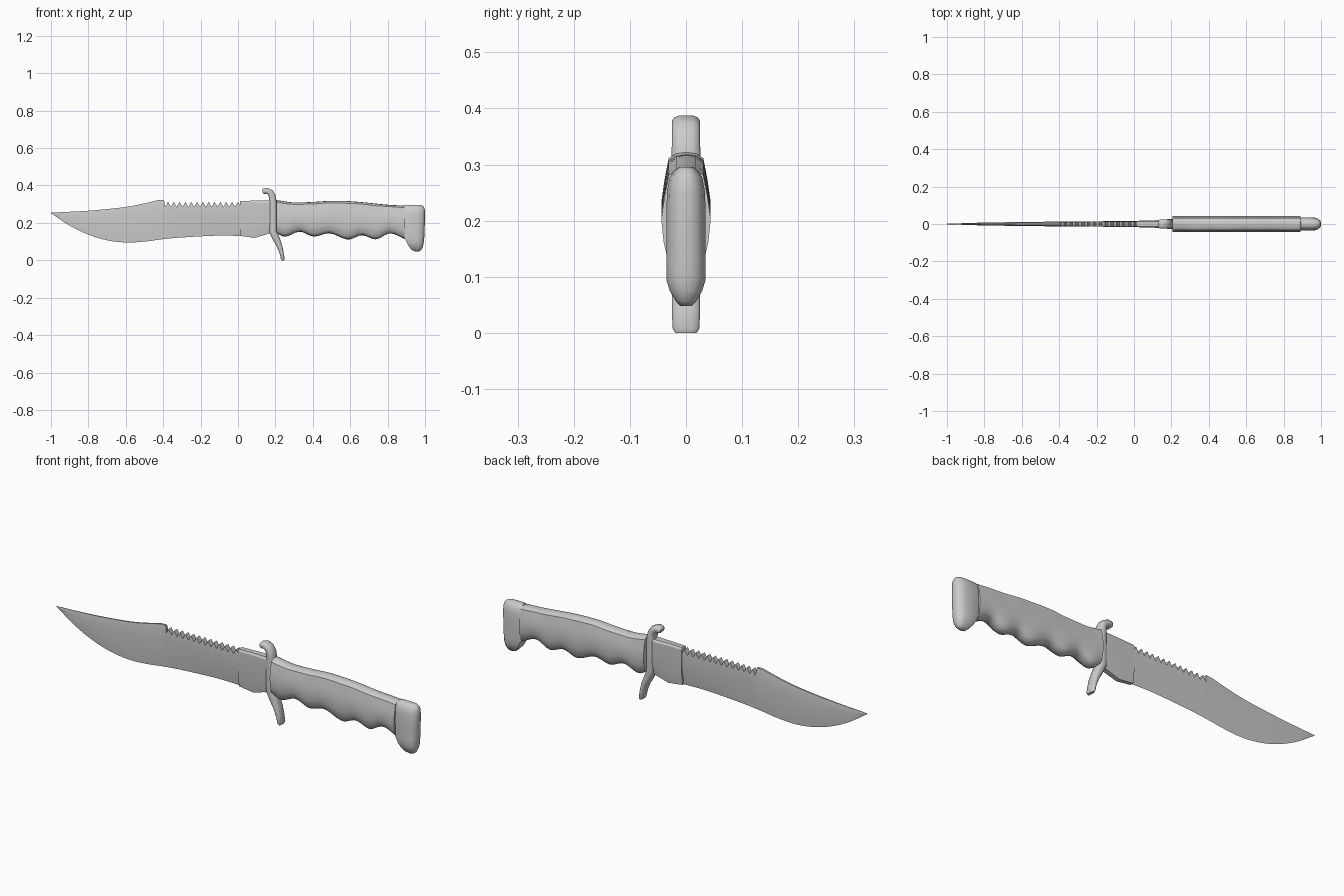
import bpy, bmesh, math
from mathutils import Vector

if "Cube" in bpy.data.objects:
    bpy.data.objects.remove(bpy.data.objects["Cube"])


def loft(name, rings, angle=35):
    """Skin a list of closed rings and cap both ends."""
    bm = bmesh.new()
    rows = [[bm.verts.new(p) for p in r] for r in rings]
    n = len(rings[0])
    for a, b in zip(rows, rows[1:]):
        for i in range(n):
            j = (i + 1) % n
            bm.faces.new((a[i], a[j], b[j], b[i]))
    bm.faces.new(rows[0])
    bm.faces.new(rows[-1])
    bmesh.ops.remove_doubles(bm, verts=bm.verts, dist=0.0003)
    bmesh.ops.recalc_face_normals(bm, faces=bm.faces)
    me = bpy.data.meshes.new(name)
    bm.to_mesh(me)
    bm.free()
    ob = bpy.data.objects.new(name, me)
    bpy.context.collection.objects.link(ob)
    bpy.ops.object.select_all(action='DESELECT')
    ob.select_set(True)
    bpy.context.view_layer.objects.active = ob
    bpy.ops.object.shade_smooth_by_angle(angle=math.radians(angle))
    return ob


def at(pts, x, smooth=True):
    """Height of the curve through pts at x."""
    m = len(pts)

    def slope(i):
        a, b = pts[max(i - 1, 0)], pts[min(i + 1, m - 1)]
        return (b[1] - a[1]) / (b[0] - a[0])
    for i in range(m - 1):
        (x0, z0), (x1, z1) = pts[i], pts[i + 1]
        if x <= x1 or i == m - 2:
            d = x1 - x0
            t = min(max((x - x0) / d, 0), 1)
            if not smooth:
                return z0 + (z1 - z0) * t
            return ((2*t**3 - 3*t*t + 1) * z0 + (t**3 - 2*t*t + t) * d * slope(i)
                    + (3*t*t - 2*t**3) * z1 + (t**3 - t*t) * d * slope(i + 1))


# Blade: edge, ridge and spine curves, with a sawtooth back near the guard
edge = [(-1, .252), (-.9, .185), (-.8, .137), (-.7, .107), (-.6, .095),
        (-.5, .1), (-.4, .113), (-.3, .122), (-.1, .132), (.015, .13)]
ridge = [(-1, .253), (-.85, .232), (-.68, .225), (-.55, .242), (-.4, .265), (-.2, .248), (.015, .228)]
spine = [(-1, .255), (-.8, .265), (-.6, .285), (-.5, .304), (-.42, .323), (-.395, .323)]
thick = [(-1, .0015), (-.8, .008), (-.4, .013), (.015, .016)]
START, TEETH = -.39, 13
pitch = (.015 - START) / TEETH
columns = [(-1 + .605 * i / 20, at(spine, -1 + .605 * i / 20), .4) for i in range(21)]
for i in range(2 * TEETH + 1):
    columns.append((START + pitch * i / 2, .313 if i % 2 else .285, .85))
rings = []
for x, top, k in columns:
    t = at(thick, x, False)
    r = at(ridge, x)
    rings.append([(x, 0, at(edge, x)), (x, t, r), (x, t * k, top), (x, -t * k, top), (x, -t, r)])
loft("blade", rings, 15)

# Ricasso: thicker block between blade and guard
rings = []
for x, bot, top, t in [(.012, .13, .317, .017), (.09, .12, .319, .019), (.15, .138, .319, .022), (.2, .15, .319, .022)]:
    half = [(t * .55, bot), (t, bot + .06), (t, top - .01), (t * .7, top)]
    rings.append([(x, y, z) for y, z in half] + [(x, -y, z) for y, z in reversed(half)])
loft("ricasso", rings, 20)

# Guard: chamfered section swept along an S-shaped path (x, z, half thickness, half width)
path = [(.131, .367, .010, .018), (.138, .369, .015, .023), (.155, .372, .016, .025),
        (.172, .363, .017, .025), (.183, .343, .018, .025), (.187, .31, .02, .026),
        (.187, .23, .021, .027), (.187, .155, .021, .027), (.203, .118, .019, .026),
        (.221, .08, .015, .025), (.233, .04, .011, .025), (.239, .008, .010, .024), (.2395, 0, .007, .019)]
section = [(1, .45), (.75, .85), (.35, 1), (-.35, 1), (-.75, .85), (-1, .45)]
section += [(a, -b) for a, b in reversed(section)]
rings = []
for i, (x, z, h, w) in enumerate(path):
    a, b = path[max(i - 1, 0)], path[min(i + 1, len(path) - 1)]
    d = Vector((b[0] - a[0], 0, b[1] - a[1])).normalized()
    if i >= len(path) - 2:
        d = Vector((0, 0, -1))
    nrm = Vector((-d.z, 0, d.x))
    rings.append([Vector((x, 0, z)) + nrm * (p * h) + Vector((0, q * w, 0)) for p, q in section])
loft("guard", rings, 45)

# Grip: finger grooves below, gentle swell above
top = [(.205, .322), (.3, .309), (.4, .312), (.5, .318), (.6, .316), (.7, .307), (.8, .297), (.89, .292)]
bottom = [(.205, .145), (.25, .126), (.33, .153), (.405, .127), (.49, .144), (.588, .111),
          (.663, .134), (.738, .112), (.813, .144), (.89, .114)]
half = [(0, 1), (.4, .97), (.7, .88), (.87, .45), (1, 0), (.91, -.45), (.74, -.82), (.42, -.97), (0, -1)]
outline = half + [(-y, z) for y, z in reversed(half[1:-1])]
rings = []
for i in range(41):
    x = .205 + .685 * i / 40
    hi, lo = at(top, x), at(bottom, x)
    rings.append([(x, y * .044, (hi + lo) / 2 + z * (hi - lo) / 2) for y, z in outline])
loft("grip", rings, 40)

# Pommel: rounded cap with a downward beak (z, x start, x end, half width)
levels = [(.048, .945, .97, .010), (.056, .928, .981, .018), (.075, .913, .989, .029),
          (.095, .902, .993, .035), (.125, .887, .996, .035), (.2, .882, .999, .035),
          (.25, .882, 1.0, .034), (.277, .884, .998, .029), (.29, .888, .99, .02), (.296, .893, .978, .012)]
half = [(0, .85), (.12, 1), (.65, 1), (.85, .85), (.96, .55), (1, .2)]
outline = half + [(u, -w) for u, w in reversed(half)]
loft("pommel", [[(a + (b - a) * u, w * q, z) for u, q in outline] for z, a, b, w in levels], 50)
